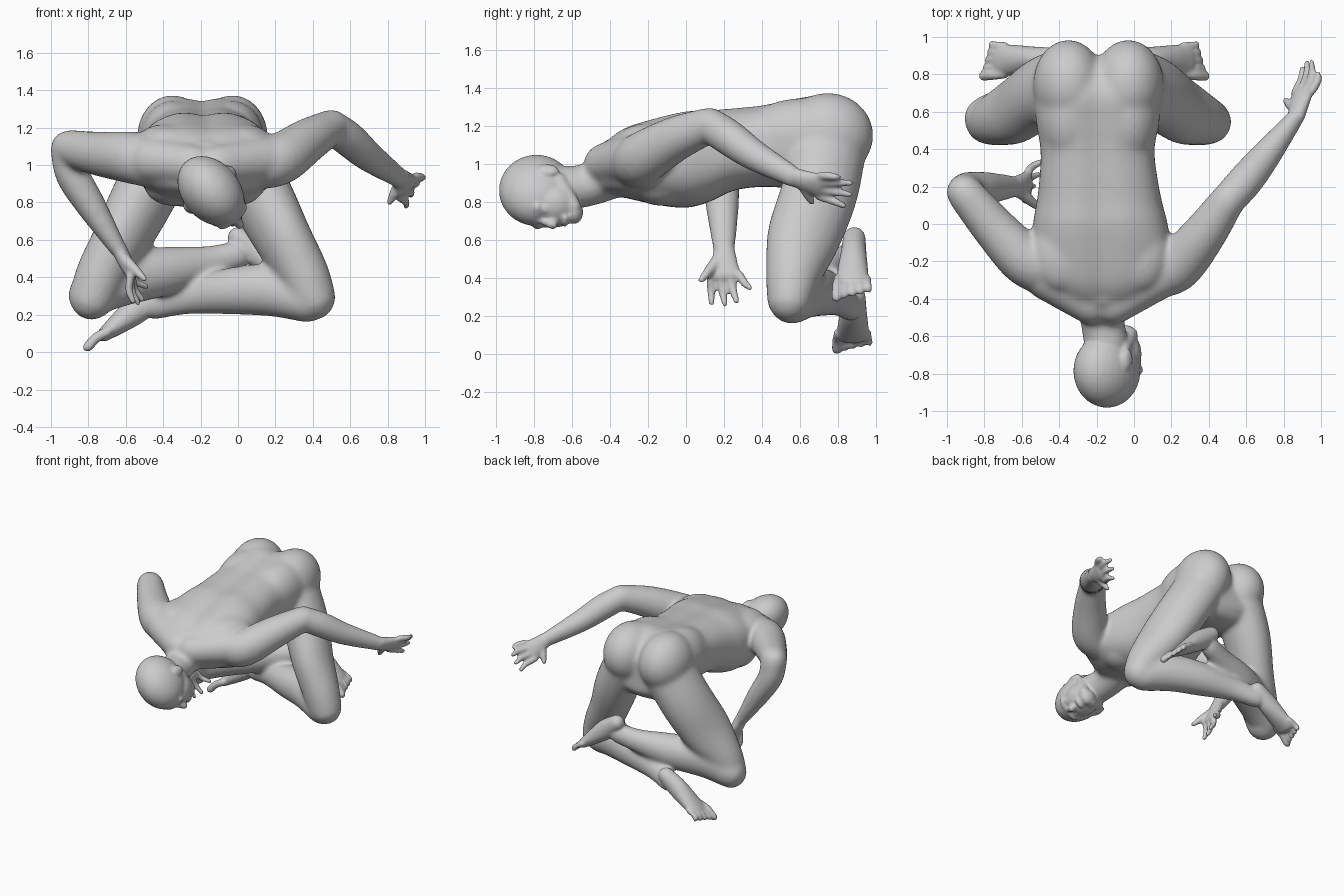
import bpy, bmesh, math
from mathutils import Vector as V, Matrix

if "Cube" in bpy.data.objects:
    bpy.data.objects.remove(bpy.data.objects["Cube"])

bm = bmesh.new()


def skin(rings):
    """Bridge closed rings of points into a capped solid."""
    vs = [[bm.verts.new(p) for p in r] for r in rings]
    n = len(vs[0])
    for a, b in zip(vs, vs[1:]):
        for i in range(n):
            bm.faces.new((a[i], a[(i + 1) % n], b[(i + 1) % n], b[i]))
    bm.faces.new(vs[0][::-1])
    bm.faces.new(vs[-1])


def spline(pts, steps=5):
    """Catmull-Rom through tuples of any length."""
    p = [V(q) for q in pts]
    p = [p[0] * 2 - p[1]] + p + [p[-1] * 2 - p[-2]]
    out = []
    for i in range(1, len(p) - 2):
        a, b, c, d = p[i - 1:i + 3]
        for k in range(steps):
            t = k / steps
            out.append((b * 2 + (c - a) * t + (a * 2 - b * 5 + c * 4 - d) * t * t
                        + (b * 3 - a - c * 3 + d) * t ** 3) * 0.5)
    return out + [p[-2]]


def tube(pts, wide=(0, 1, 0), n=20):
    """Limb through (x, y, z, radius along wide, radius across), round ends."""
    s = spline([tuple(q) if len(q) == 5 else tuple(q) + (q[3],) for q in pts])
    c = [V(q[:3]) for q in s]
    rings = []

    def ring(o, t, ra, rb):
        a = V(wide) - t * V(wide).dot(t)
        a.normalize()
        b = t.cross(a)
        rings.append([o + a * ra * math.cos(w) + b * rb * math.sin(w)
                      for w in (2 * math.pi * i / n for i in range(n))])
    for i, q in enumerate(s):
        t = (c[min(i + 1, len(c) - 1)] - c[max(i - 1, 0)]).normalized()
        if i == 0:
            for w in (1.4, 1.0, 0.5):
                ring(c[0] - t * q[4] * math.sin(w), t, q[3] * math.cos(w), q[4] * math.cos(w))
        ring(c[i], t, q[3], q[4])
        if i == len(s) - 1:
            for w in (0.5, 1.0, 1.4):
                ring(c[i] + t * q[4] * math.sin(w), t, q[3] * math.cos(w), q[4] * math.cos(w))
    skin(rings)


def ball(c, size, axes=Matrix.Identity(3)):
    m = Matrix.Translation(c) @ axes.to_4x4() @ Matrix.Diagonal((*size, 1))
    bmesh.ops.create_uvsphere(bm, u_segments=32, v_segments=20, radius=1, matrix=m)


def make_object(name, iterations):
    """Turn everything built so far into one continuous softened skin."""
    global bm
    bmesh.ops.recalc_face_normals(bm, faces=bm.faces)
    me = bpy.data.meshes.new(name)
    bm.to_mesh(me)
    bm.free()
    bm = bmesh.new()
    o = bpy.data.objects.new(name, me)
    bpy.context.collection.objects.link(o)
    rm = o.modifiers.new("skin", 'REMESH')
    rm.mode, rm.voxel_size, rm.use_smooth_shade = 'VOXEL', .011, True
    sm = o.modifiers.new("soften", 'SMOOTH')
    sm.factor, sm.iterations = .5, iterations
    return o


# torso: sections along y as (y, centre x, top z, bottom z, half width)
rings = []
for y, x, top, low, hw in spline([
        (-.46, -.17, 1.07, .85, .14), (-.40, -.17, 1.14, .84, .25), (-.31, -.17, 1.20, .82, .34),
        (-.15, -.17, 1.25, .785, .37), (0, -.18, 1.285, .77, .36), (.12, -.185, 1.29, .80, .335),
        (.25, -.19, 1.30, .86, .315), (.4, -.195, 1.315, .88, .305), (.55, -.195, 1.345, .87, .33),
        (.70, -.195, 1.365, .84, .335), (.83, -.19, 1.30, .85, .29), (.90, -.19, 1.18, .92, .16)]):
    r = []
    for i in range(48):
        w = 2 * math.pi * i / 48
        cw, sw = math.cos(w), math.sin(w)
        groove = 1 - .10 * math.exp(-((w - math.pi / 2) / .13) ** 2)
        r.append((x + hw * math.copysign(abs(cw) ** .8, cw), y,
                  (top + low) / 2 + (top - low) / 2 * math.copysign(abs(sw) ** .8, sw) * groove))
    rings.append(r)
skin(rings)
for s in (-1, 1):
    ball((-.19 + s * .160, .745, 1.15), (.190, .24, .224))        # buttocks
    ball((-.19 + s * .155, .60, 1.14), (.175, .30, .205))         # hips
    ball((-.18 + s * .16, -.13, .89), (.16, .16, .11))            # chest muscles
    ball((-.18 + s * .2, -.16, 1.13), (.16, .20, .09))            # shoulder blades
    tube([(-.17 + s * .06, -.43, 1.0, .11), (-.17 + s * .3, -.28, 1.03, .125)])  # collar

# neck
tube([(-.17, -.34, .99, .18, .16), (-.17, -.5, .895, .122, .115), (-.145, -.66, .87, .12)], (1, 0, 0))

# legs: thighs mirrored about the pelvis, then each calf
for s in (-1, 1):
    tube([(-.19 + s * .17, .75, 1.10, .205, .17), (-.19 + s * .305, .70, .85, .205, .168),
          (-.19 + s * .43, .615, .61, .195, .15), (-.19 + s * .535, .565, .425, .15, .138),
          (-.19 + s * .59, .545, .295, .122, .125)], (-s * .4, 1, 0))
tube([(-.79, .565, .305, .12), (-.62, .635, .39, .125, .145), (-.38, .74, .435, .12, .13),
      (-.15, .82, .48, .08, .09), (.0, .865, .52, .068, .078)])
tube([(.37, .555, .275, .118), (.18, .635, .33, .125, .14), (-.05, .715, .325, .12, .125),
      (-.28, .80, .29, .08, .09), (-.45, .865, .25, .068, .078)])

# arms: shoulder, elbow, wrist
tube([(-.42, -.25, 1.01, .14), (-.57, -.2, 1.04, .14), (-.74, -.03, 1.06, .12), (-.90, .16, 1.09, .10)], (0, 0, 1))
tube([(-.91, .17, 1.09, .095), (-.885, .18, .95, .1, .092), (-.79, .19, .79, .09, .082),
      (-.64, .20, .55, .06, .048)])
tube([(.09, -.25, 1.01, .14), (.22, -.23, 1.03, .14), (.37, -.06, 1.13, .12), (.50, .125, 1.205, .095)], (0, 0, 1))
tube([(.50, .125, 1.205, .092), (.59, .225, 1.14, .096), (.70, .36, 1.045, .083), (.865, .57, .93, .058, .048)], (0, 0, 1))

# blend torso and limbs strongly, then carry the result into the final body
core = make_object("torso_and_limbs", 28)
bpy.context.view_layer.update()
soft = bpy.data.meshes.new_from_object(core.evaluated_get(bpy.context.evaluated_depsgraph_get()))
bpy.data.objects.remove(core)
bm.from_mesh(soft)

# head: local axes are side, face direction, crown direction
F, U = V((.65, 0, -.76)), V((0, -1, 0))
S = F.cross(U).normalized()
H = Matrix((S, F, U)).transposed()
C = V((-.135, -.77, .85))


def hp(s, f, u):
    return C + H @ V((s, f, u))


ball(hp(0, -.015, .015), (.155, .208, .197), H)     # skull
ball(hp(0, .085, -.075), (.122, .118, .135), H)     # face
ball(hp(0, .135, -.18), (.065, .062, .05), H)       # chin
ball(hp(0, .165, .01), (.10, .035, .035), H)        # brow
ball(hp(0, .195, -.135), (.042, .022, .02), H)      # lips
tube([(*hp(0, .19, -.005), .018), (*hp(0, .222, -.07), .025)], S)    # nose
for s in (-1, 1):
    ball(hp(s * .152, -.025, -.045), (.02, .038, .058), H)           # ear
    ball(hp(s * .055, .165, -.03), (.03, .025, .02), H)              # eye
    tube([(*hp(s * .10, .0, -.10), .042), (*hp(s * .04, .13, -.178), .042)], U)  # jaw


# foot: heel to ball, then toes fanned along y
def foot(heel, tip):
    h, t = V(heel), V(tip)
    d = t - h
    tube([(*(h + d * k), a, b) for k, a, b in
          ((.06, .06, .06), (.3, .068, .075), (.55, .08, .06), (.78, .088, .038))])
    for i in range(5):
        off = V((0, -.072 + .038 * i, 0))
        end = h + d * (1.01 - .03 * i) + off * 1.1
        r = .028 if i == 0 else .02
        tube([(*(h + d * .72 + off), r), (*(h + d * .88 + off * 1.07 + V((0, 0, .014))), r), (*end, r)], n=10)


foot((-.42, .885, .32), (-.80, .872, .03))
foot((-.02, .885, .63), (.375, .87, .305))


# hand: palm from wrist to two outer knuckles, bowed fingers to their tips
def hand(wrist, k1, k2, tips, thumb, bow):
    w, a, b, bow = V(wrist), V(k1), V(k2), V(bow)
    m, half = (a + b) / 2, (b - a).length / 2
    tube([(*w, .055, .042), (*w.lerp(m, .5), half * .9, .04), (*m, half + .01, .03)], b - a)
    for i, tip in enumerate(tips):
        base, tip = a.lerp(b, i / 3), V(tip)
        tube([(*base, .023), (*(base.lerp(tip, .5) + bow), .022), (*tip, .016)], b - a, 10)
    base, tip = w.lerp(a, .35), V(thumb)
    tube([(*base, .034), (*base.lerp(tip, .55), .028), (*tip, .017)], bow, 10)


hand((-.64, .20, .56), (-.575, .13, .41), (-.565, .28, .42),
     [(-.56, .135, .27), (-.535, .205, .265), (-.51, .265, .28), (-.49, .335, .35)],
     (-.50, .08, .39), (-.015, 0, -.01))
hand((.865, .57, .93), (.86, .70, .83), (.95, .71, .94),
     [(.90, .83, .78), (.925, .86, .84), (.95, .865, .90), (.985, .80, .93)],
     (.81, .66, .80), (.015, .01, 0))

make_object("body", 4)
